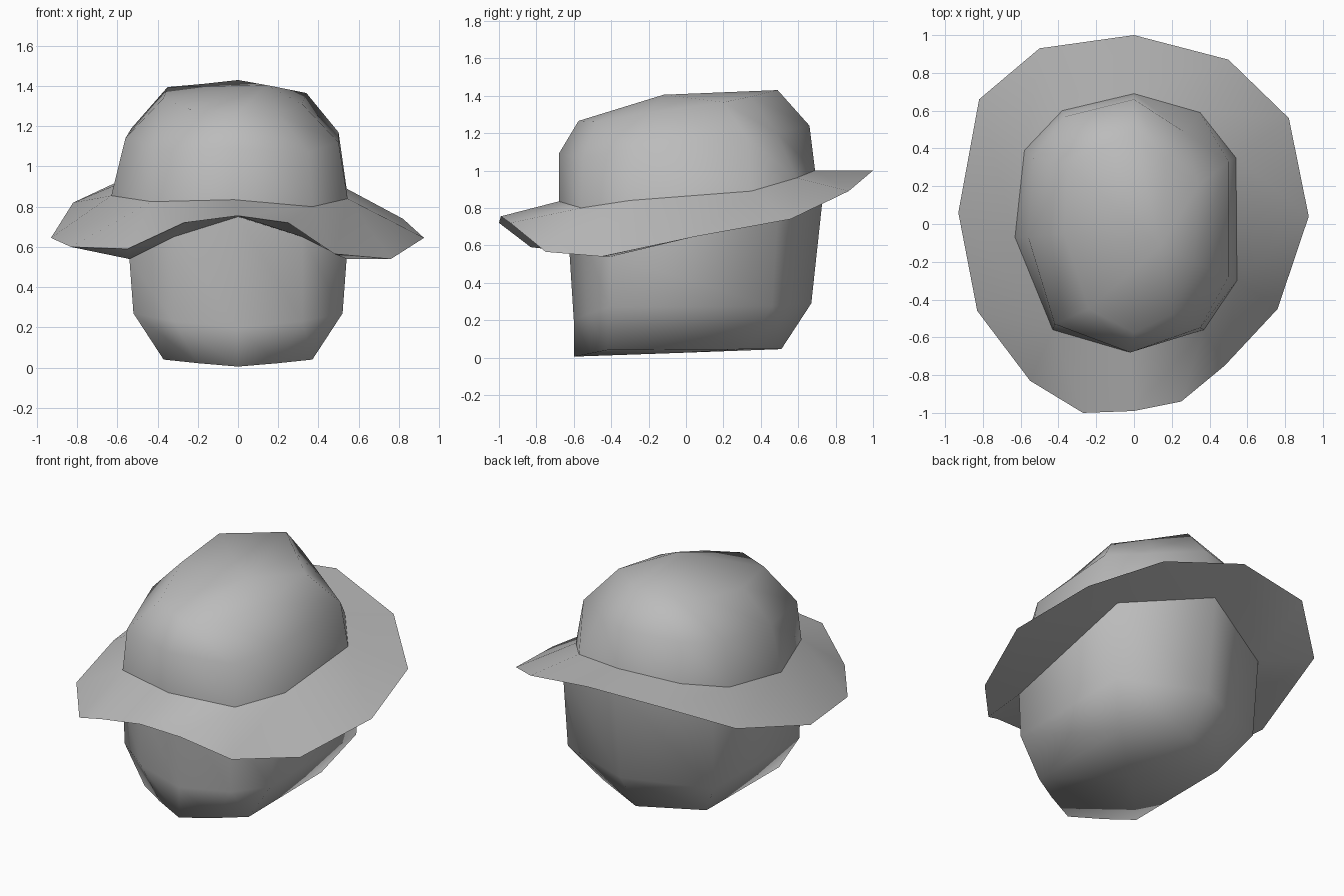
import bpy
import bmesh

cube = bpy.data.objects.get("Cube")
if cube:
    bpy.data.objects.remove(cube, do_unlink=True)

grey = bpy.data.materials.new("plain_grey")
grey.use_nodes = True
colour = (0.5, 0.5, 0.5, 1)
grey.diffuse_color = colour
grey.node_tree.nodes["Principled BSDF"].inputs["Base Color"].default_value = colour


def finish(name, bm):
    """Turn a bmesh into a smooth grey object."""
    mesh = bpy.data.meshes.new(name)
    bm.to_mesh(mesh)
    bm.free()
    for poly in mesh.polygons:
        poly.use_smooth = True
    mesh.materials.append(grey)
    bpy.context.collection.objects.link(bpy.data.objects.new(name, mesh))


def loft(name, rings, top=None, bottom=None):
    """Skin rings of equal length, listed clockwise from the top, lowest ring first."""
    bm = bmesh.new()
    loops = [[bm.verts.new(p) for p in ring] for ring in rings]
    n = len(rings[0])
    for low, high in zip(loops, loops[1:]):
        for i in range(n):
            j = (i + 1) % n
            bm.faces.new((low[i], high[i], high[j], low[j]))
    if top:
        centre = bm.verts.new(top)
        for i in range(n):
            bm.faces.new((loops[-1][i], centre, loops[-1][(i + 1) % n]))
    if bottom:
        centre = bm.verts.new(bottom)
        for i in range(n):
            bm.faces.new((loops[0][(i + 1) % n], centre, loops[0][i]))
    finish(name, bm)


def sheet(name, outer, ring, picks, upward):
    """Span from an outer edge to an inner ring; picks gives each edge point's partner."""
    bm = bmesh.new()
    rim = [bm.verts.new(p) for p in outer]
    hole = [bm.verts.new(p) for p in ring]
    for i in range(len(outer)):
        j = (i + 1) % len(outer)
        corners = [rim[j], rim[i], hole[picks[i]], hole[picks[j]]]
        bm.faces.new(list(dict.fromkeys(corners)))
    bmesh.ops.recalc_face_normals(bm, faces=bm.faces)
    if (sum(f.normal.z for f in bm.faces) > 0) != upward:
        bmesh.ops.reverse_faces(bm, faces=bm.faces)
    finish(name, bm)


def mirrored(half):
    """Complete a back-to-front half ring across x = 0."""
    return half + [(-x, y, z) for x, y, z in half[-2:0:-1]]


# Head: symmetric rings from the chin up to the underside of the brim
chin = [(0, 0.51, 0.045), (0.37, 0.32, 0.045), (0.37, -0.42, 0.04),
        (0.2, -0.51, 0.022), (0, -0.6, 0.005)]
cheek = [(0, 0.67, 0.29), (0.52, 0.46, 0.275), (0.52, -0.41, 0.27),
         (0.32, -0.53, 0.23), (0, -0.6, 0.2)]
brow = [(0, 0.735, 0.89), (0.535, 0.49, 0.765), (0.54, -0.4, 0.54),
        (0.32, -0.55, 0.65), (0, -0.635, 0.75)]
loft("head", [mirrored(r) for r in (chin, cheek, brow)], bottom=(0, -0.03, 0.025))

# Hat crown: base, shoulder and upper rings closed by a shallow peak
base = [(0, 0.69, 1.0), (0.35, 0.59, 0.96), (0.54, 0.35, 0.89), (0.545, -0.3, 0.84),
        (0.37, -0.56, 0.80), (-0.02, -0.68, 0.835), (-0.43, -0.56, 0.825),
        (-0.63, -0.07, 0.855), (-0.58, 0.39, 0.92), (-0.38, 0.6, 0.97)]
shoulder = [(0, 0.66, 1.24), (0.27, 0.485, 1.2), (0.5, 0.33, 1.17), (0.5, -0.28, 1.12),
            (0.35, -0.55, 1.07), (-0.02, -0.68, 1.09), (-0.42, -0.53, 1.08),
            (-0.56, -0.07, 1.14), (-0.53, 0.36, 1.19), (-0.36, 0.57, 1.22)]
upper = [(0, 0.49, 1.43), (0.17, 0.345, 1.395), (0.34, 0.2, 1.365), (0.32, -0.2, 1.31),
         (0.2, -0.48, 1.26), (0, -0.575, 1.265), (-0.24, -0.45, 1.285),
         (-0.37, -0.05, 1.34), (-0.35, 0.31, 1.395), (-0.18, 0.4, 1.41)]
loft("hat_crown", [base, shoulder, upper], top=(0.14, -0.12, 1.405))

# Hat brim: floppy upper sheet from the crown, lower sheet from the head
edge = [(0, 1, 1.0), (0.5, 0.87, 0.89), (0.82, 0.56, 0.74), (0.925, 0.04, 0.645),
        (0.76, -0.45, 0.54), (0.48, -0.75, 0.565), (0.25, -0.94, 0.72), (0, -0.99, 0.755),
        (-0.27, -1, 0.72), (-0.55, -0.83, 0.59), (-0.83, -0.46, 0.60), (-0.93, 0.06, 0.645),
        (-0.82, 0.66, 0.82), (-0.5, 0.93, 0.97)]
sheet("hat_brim_top", edge, base, (0, 1, 2, 3, 3, 4, 4, 5, 6, 6, 6, 7, 8, 9), True)
sheet("hat_brim_underside", edge, mirrored(brow),
      (0, 1, 1, 2, 2, 2, 3, 4, 5, 6, 6, 6, 7, 7), False)
